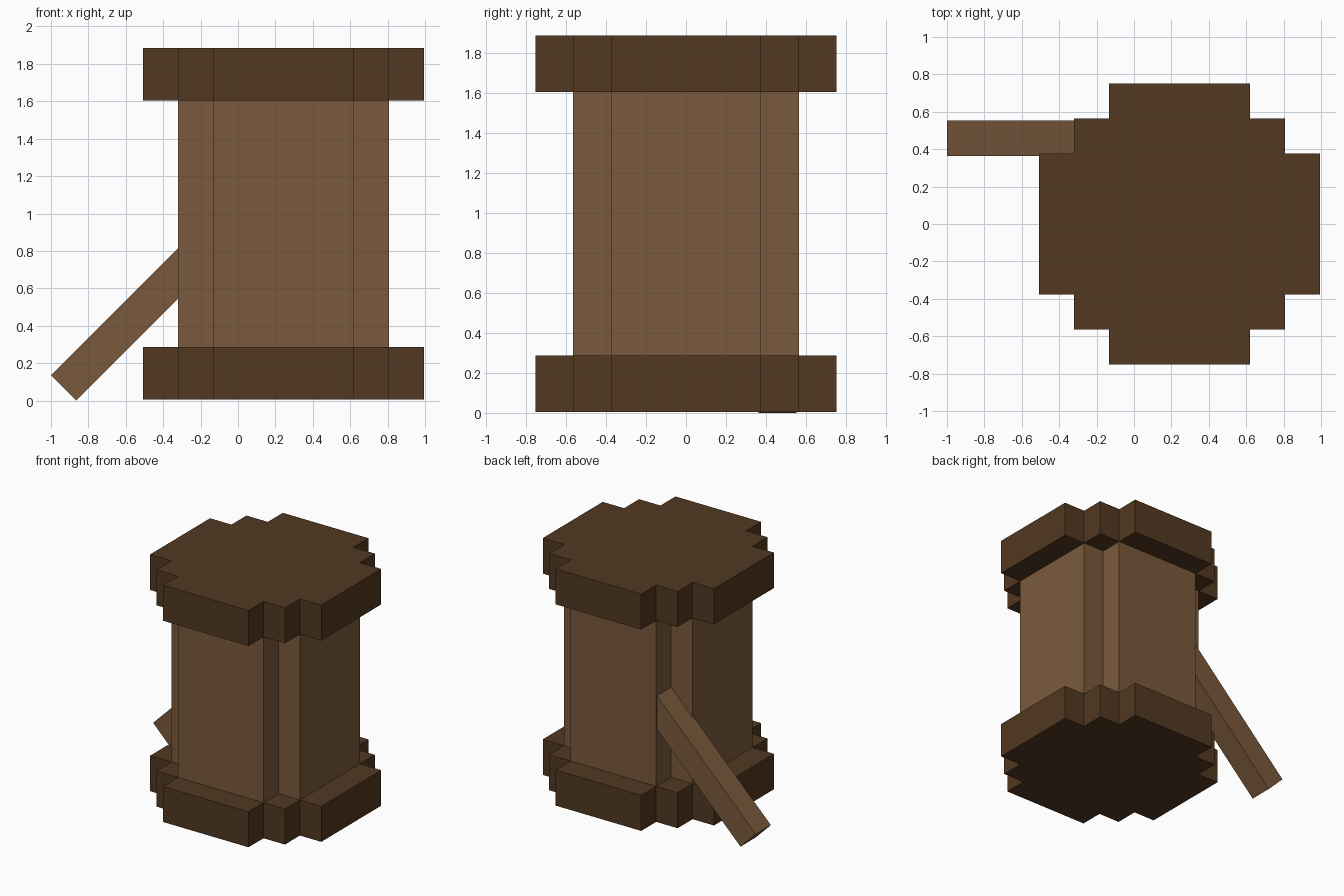
import bpy, bmesh, math
from mathutils import Matrix

if "Cube" in bpy.data.objects:
    bpy.data.objects.remove(bpy.data.objects["Cube"])

U = 0.188          # step size of the blocky outline
CX = 0.243         # centre of the barrel in x
Z0 = 0.005         # underside of the lower rim


def material(name, rgb):
    m = bpy.data.materials.new(name)
    m.diffuse_color = (*rgb, 1)
    m.use_nodes = True
    m.node_tree.nodes["Principled BSDF"].inputs["Base Color"].default_value = m.diffuse_color
    return m


light_wood = material("light wood", (0.195, 0.102, 0.045))
dark_wood = material("dark wood", (0.084, 0.040, 0.0152))


def make_object(name, bm, mat):
    bmesh.ops.recalc_face_normals(bm, faces=bm.faces)
    me = bpy.data.meshes.new(name)
    bm.to_mesh(me)
    bm.free()
    me.materials.append(mat)
    ob = bpy.data.objects.new(name, me)
    bpy.context.collection.objects.link(ob)
    return ob


def stepped_prism(name, quarter, z0, z1, mat):
    """Extrude a stepped outline given by its first quadrant, rotated four times."""
    bm = bmesh.new()
    pts = []
    for k in range(4):
        c, s = (1, 0, -1, 0)[k], (0, 1, 0, -1)[k]
        pts += [(x * c - y * s, x * s + y * c) for x, y in quarter]
    base = bm.faces.new([bm.verts.new((CX + x * U, y * U, z0)) for x, y in pts])
    top = bmesh.ops.extrude_face_region(bm, geom=[base], use_keep_orig=True)["geom"]
    bmesh.ops.translate(bm, vec=(0, 0, z1 - z0),
                        verts=[v for v in top if isinstance(v, bmesh.types.BMVert)])
    return make_object(name, bm, mat)


# Barrel body with notched corners
body_outline = [(3, 2), (2, 2), (2, 3)]
stepped_prism("barrel_body", body_outline, Z0 + 1.5 * U, Z0 + 8.5 * U, light_wood)

# Wider rims, one step further out
rim_outline = [(4, 2), (3, 2), (3, 3), (2, 3), (2, 4)]
stepped_prism("lower_rim", rim_outline, Z0, Z0 + 1.5 * U, dark_wood)
stepped_prism("upper_rim", rim_outline, Z0 + 8.5 * U, Z0 + 10 * U, dark_wood)

# Slanted handle resting on the ground and running into a corner notch
LENGTH, THICK = 7 * U, 0.19
bm = bmesh.new()
bmesh.ops.create_cube(bm, size=1, matrix=Matrix.Diagonal((LENGTH, THICK, THICK, 1)))
bmesh.ops.translate(bm, vec=(LENGTH / 2, 0, THICK / 2), verts=bm.verts)
handle = make_object("handle", bm, light_wood)
handle.location = (-1 + THICK * math.sqrt(0.5), 0.458, 0)
handle.rotation_euler = (0, -math.pi / 4, 0)
